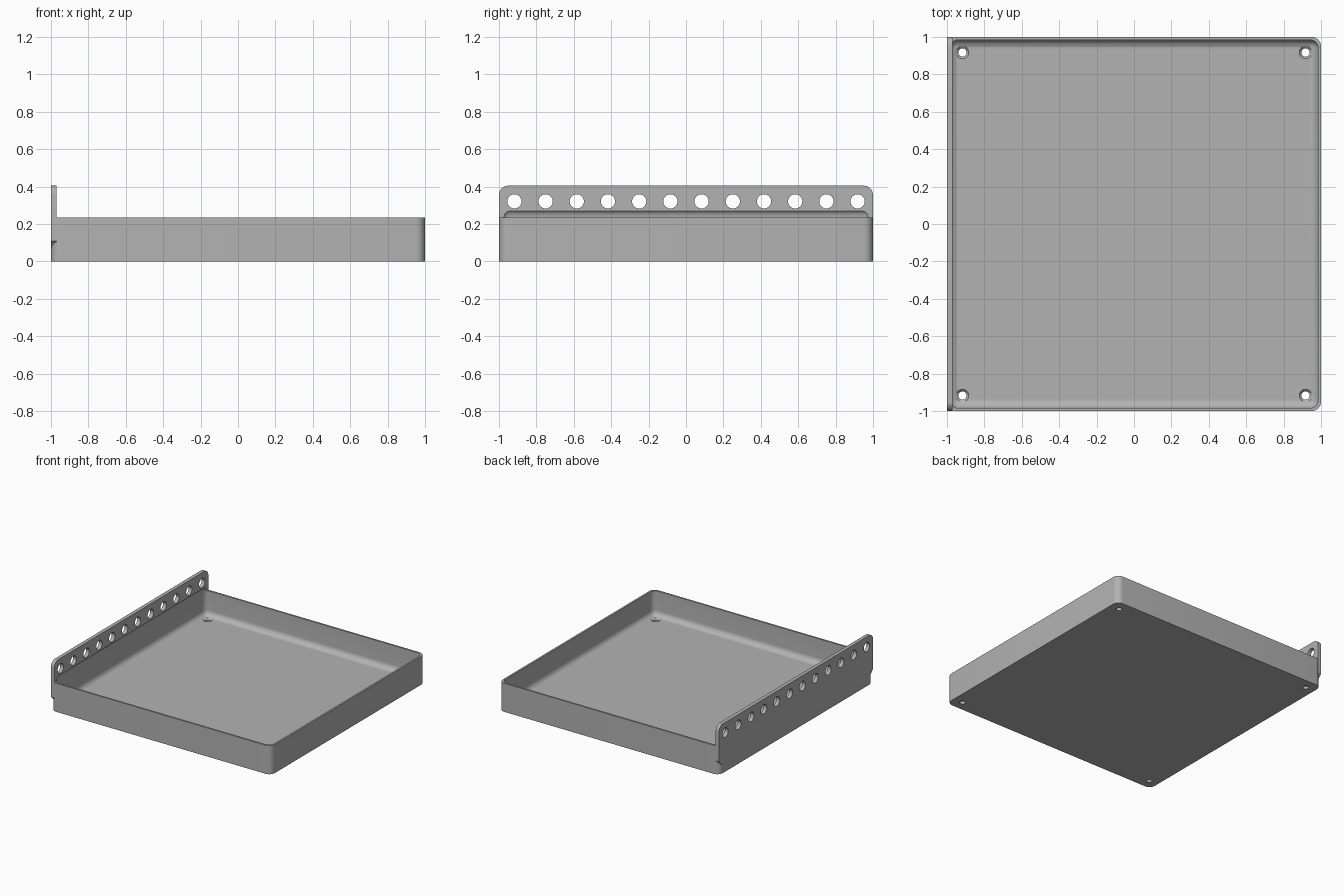
import bpy, bmesh, math
from mathutils import Matrix, Vector

if "Cube" in bpy.data.objects:
    bpy.data.objects.remove(bpy.data.objects["Cube"], do_unlink=True)

grey = bpy.data.materials.new("plain grey")
grey.use_nodes = True
grey.diffuse_color = (0.45, 0.45, 0.45, 1)
grey.node_tree.nodes["Principled BSDF"].inputs["Base Color"].default_value = grey.diffuse_color

RIM, FLOOR, WALL = 0.235, 0.033, 0.015
PLATE_IN, PLATE_TOP = -0.97, 0.405
CORNER = 0.9175


def finish(bm, name):
    bmesh.ops.recalc_face_normals(bm, faces=bm.faces[:])
    mesh = bpy.data.meshes.new(name)
    bm.to_mesh(mesh)
    bm.free()
    mesh.materials.append(grey)
    obj = bpy.data.objects.new(name, mesh)
    bpy.context.collection.objects.link(obj)
    return obj


def rounded_box(name, half, z0, z1, radius, only_vertical):
    bm = bmesh.new()
    bmesh.ops.create_cube(bm, size=1)
    bmesh.ops.scale(bm, vec=(2 * half, 2 * half, z1 - z0), verts=bm.verts)
    bmesh.ops.translate(bm, vec=(0, 0, (z0 + z1) / 2), verts=bm.verts)
    edges = [e for e in bm.edges if not only_vertical
             or abs(e.verts[0].co.z - e.verts[1].co.z) > 0.01]
    bmesh.ops.bevel(bm, geom=edges, offset=radius, segments=8, profile=0.5, affect='EDGES')
    return finish(bm, name)


def side_plate():
    # Outline in y and z: sloped lower corners, rounded upper corners
    r, arc = 0.05, 8
    half = [(0.9, 0.01), (1, 0.11)]
    half += [(1 - r + r * math.cos(a), PLATE_TOP - r + r * math.sin(a))
             for a in (math.pi / 2 * i / arc for i in range(arc + 1))]
    outline = half + [(-y, z) for y, z in reversed(half)]
    bm = bmesh.new()
    face = bm.faces.new([bm.verts.new((-1, y, z)) for y, z in outline])
    new = bmesh.ops.extrude_face_region(bm, geom=[face])["geom"]
    bmesh.ops.translate(bm, vec=(PLATE_IN + 1, 0, 0),
                        verts=[v for v in new if isinstance(v, bmesh.types.BMVert)])
    return finish(bm, "side_plate")


def add_cone(bm, centre, r1, r2, depth, rotation=Matrix()):
    bmesh.ops.create_cone(bm, cap_ends=True, segments=32, radius1=r1, radius2=r2,
                          depth=depth, matrix=Matrix.Translation(Vector(centre)) @ rotation)


def combine(target, tool, operation):
    tool.hide_render = True
    mod = target.modifiers.new("join", 'BOOLEAN')
    mod.object, mod.operation, mod.solver = tool, operation, 'EXACT'
    bpy.context.view_layer.objects.active = target
    bpy.ops.object.modifier_apply(modifier=mod.name)
    bpy.data.objects.remove(tool, do_unlink=True)


# Tray body with tall side plate
tray = rounded_box("tray", 1, 0, RIM, 0.05, True)
combine(tray, side_plate(), 'UNION')

# Hollow with rounded edges, running slightly up into the plate
combine(tray, rounded_box("hollow_cutter", 1 - WALL, FLOOR, 0.2815, 0.045, False), 'DIFFERENCE')

# Row of holes through the plate
bm = bmesh.new()
for i in range(12):
    add_cone(bm, (-1, CORNER * (2 * i / 11 - 1), 0.321), 0.038, 0.038, 0.2,
             Matrix.Rotation(math.pi / 2, 4, 'Y'))
combine(tray, finish(bm, "plate_hole_cutter"), 'DIFFERENCE')

# Screw holes through the floor, then their countersinks
corners = [(x, y) for x in (-CORNER, CORNER) for y in (-CORNER, CORNER)]
bm = bmesh.new()
for x, y in corners:
    add_cone(bm, (x, y, 0), 0.022, 0.022, 0.2)
combine(tray, finish(bm, "screw_hole_cutter"), 'DIFFERENCE')
bm = bmesh.new()
for x, y in corners:
    add_cone(bm, (x, y, FLOOR - 0.003), 0.016, 0.046, 0.03)
combine(tray, finish(bm, "countersink_cutter"), 'DIFFERENCE')

# Smooth rounded corners, crisp edges
bpy.ops.object.select_all(action='DESELECT')
tray.select_set(True)
bpy.context.view_layer.objects.active = tray
bpy.ops.object.shade_smooth_by_angle(angle=math.radians(30))
